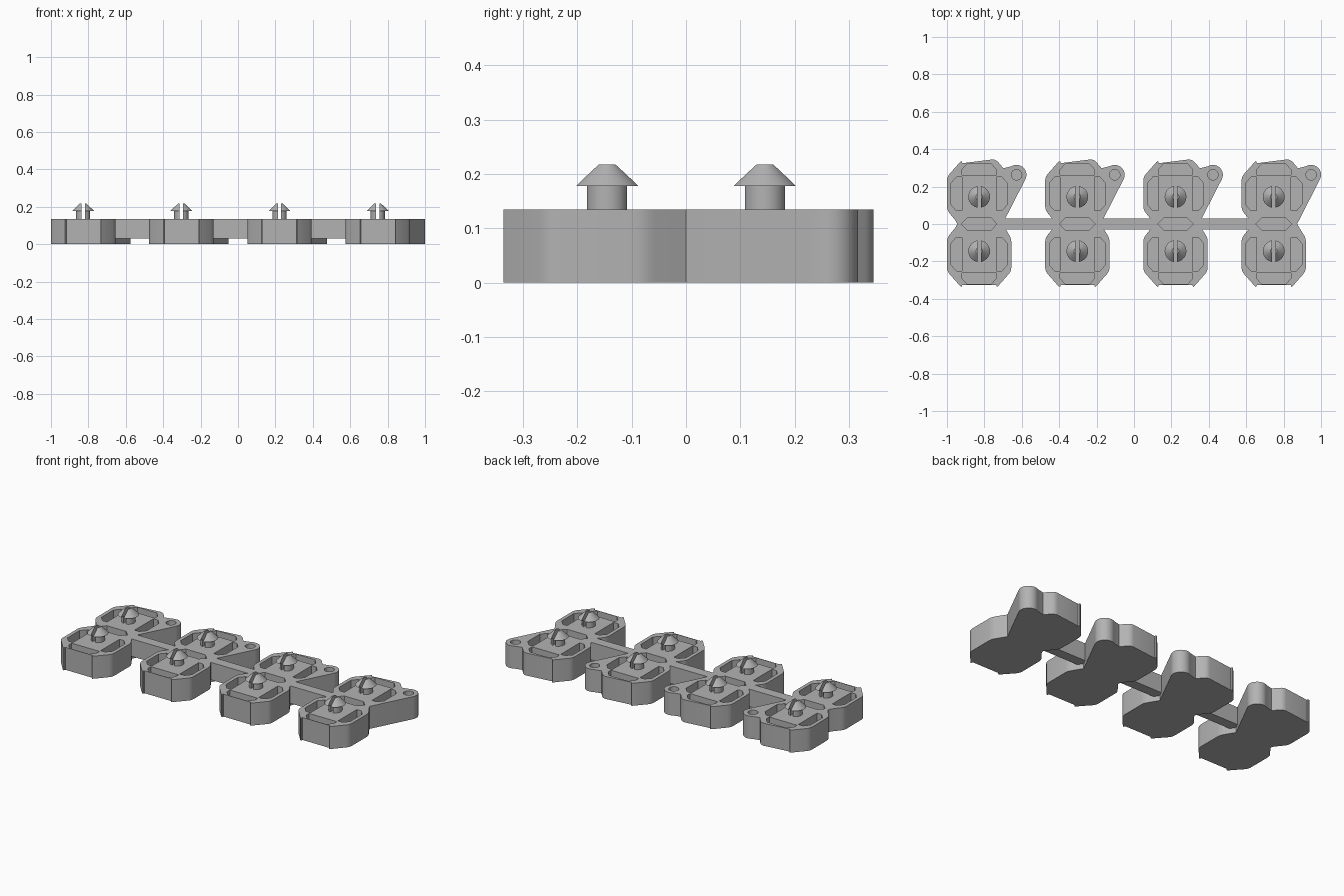
import bpy, bmesh, math

if "Cube" in bpy.data.objects:
    bpy.data.objects.remove(bpy.data.objects["Cube"])

grey = bpy.data.materials.new("plastic_grey")
grey.diffuse_color = (0.45, 0.45, 0.45, 1)
grey.use_nodes = True
grey.node_tree.nodes["Principled BSDF"].inputs["Base Color"].default_value = grey.diffuse_color
H, FLOOR, PIN_Y = 0.135, 0.03, 0.145
CENTRES = [-0.828, -0.303, 0.222, 0.747]


def new_object(name, bm):
    bmesh.ops.recalc_face_normals(bm, faces=bm.faces)
    me = bpy.data.meshes.new(name)
    bm.to_mesh(me)
    bm.free()
    me.materials.append(grey)
    ob = bpy.data.objects.new(name, me)
    bpy.context.collection.objects.link(ob)
    return ob


def prism(bm, pts, z0, z1):
    low = [bm.verts.new((x, y, z0)) for x, y in pts]
    top = [bm.verts.new((x, y, z1)) for x, y in pts]
    bm.faces.new(low[::-1])
    bm.faces.new(top)
    n = len(pts)
    for i in range(n):
        j = (i + 1) % n
        bm.faces.new((low[i], low[j], top[j], top[i]))


def soften(pts, d):
    """Round each corner of a polygon, starting d away from it."""
    out = []
    for i, (x, y) in enumerate(pts):
        (ax, ay), (bx, by) = pts[i - 1], pts[(i + 1) % len(pts)]
        la, lb = math.hypot(ax - x, ay - y), math.hypot(bx - x, by - y)
        da, db = min(d, la * .4) / la, min(d, lb * .4) / lb
        p, q = (x + (ax - x) * da, y + (ay - y) * da), (x + (bx - x) * db, y + (by - y) * db)
        for t in (0, .33, .67, 1):
            out.append(tuple((1 - t) ** 2 * p[k] + 2 * t * (1 - t) * (x, y)[k] + t * t * q[k]
                             for k in (0, 1)))
    return out


def circle(cx, cy, r, a0=0, a1=360, n=24):
    return [(cx + r * math.cos(math.radians(a0 + (a1 - a0) * i / n)),
             cy + r * math.sin(math.radians(a0 + (a1 - a0) * i / n))) for i in range(n + 1)]


def cut(ob, cutter):
    m = ob.modifiers.new("cut", 'BOOLEAN')
    m.operation, m.solver, m.object = 'DIFFERENCE', 'EXACT', cutter
    bpy.ops.object.select_all(action='DESELECT')
    bpy.context.view_layer.objects.active = ob
    ob.select_set(True)
    bpy.ops.object.modifier_apply(modifier="cut")
    bpy.data.objects.remove(cutter)
    bpy.ops.object.shade_smooth_by_angle(angle=math.radians(28))


# Body: two joined octagons with an ear at the back right
right = [(0.09, -0.345), (0.172, -0.252), (0.172, -0.075)]
left = [(-0.09, 0.345), (-0.172, 0.252), (-0.172, 0.075), (-0.112, 0),
        (-0.172, -0.075), (-0.172, -0.252), (-0.09, -0.345)]
r = soften(right + [(0.122, 0)], 0.02)[:12]
l = soften(left, 0.02)
ear = circle(0.2, 0.263, 0.053, -27, 120, 14)
outline = r + [(0.125, 0)] + ear + [(0.13, 0.298)] + soften([(0.13, 0.298), (0.09, 0.345), (-0.09, 0.345)], 0.02)[4:8] + l
bm = bmesh.new()
prism(bm, outline, 0, H)
body = new_object("body", bm)

# Pockets: side, end and middle recesses plus the ear hole
bm = bmesh.new()
for s in (1, -1):
    for t in (1, -1):
        prism(bm, [(t * x, s * y) for x, y in
                   [(0.092, 0.072), (0.122, 0.072), (0.15, 0.104), (0.15, 0.218),
                    (0.122, 0.25), (0.092, 0.25)]], FLOOR, 0.2)
    prism(bm, [(x, s * y) for x, y in
               [(-0.092, 0.262), (0.092, 0.262), (0.092, 0.29), (0.064, 0.322),
                (-0.064, 0.322), (-0.092, 0.29)]], FLOOR, 0.2)
prism(bm, [(-0.095, 0), (-0.064, -0.032), (0.064, -0.032),
           (0.095, 0), (0.064, 0.032), (-0.064, 0.032)], FLOOR, 0.2)
prism(bm, circle(0.2, 0.263, 0.028)[:-1], FLOOR, 0.2)
cut(body, new_object("pocket_cutter", bm))

# Pin: shaft with a conical barbed head, split by a slot
bm = bmesh.new()
profile = [(0.038, H - 0.005), (0.038, 0.178), (0.058, 0.178), (0.018, 0.217)]
rings = [[bm.verts.new((x, y, z)) for x, y in circle(0, 0, rad, n=32)[:-1]] for rad, z in profile]
for a, b in zip(rings, rings[1:]):
    for i in range(32):
        j = (i + 1) % 32
        bm.faces.new((a[i], a[j], b[j], b[i]))
bm.faces.new(rings[0][::-1])
bm.faces.new(rings[-1])
pin = new_object("pin", bm)
bm = bmesh.new()
prism(bm, [(-0.009, -0.1), (0.009, -0.1), (0.009, 0.1), (-0.009, 0.1)], H, 0.3)
cut(pin, new_object("slot_cutter", bm))

# Repeat the body and its two pins along the row
for i, cx in enumerate(CENTRES):
    b = body if i == 0 else body.copy()
    if i:
        bpy.context.collection.objects.link(b)
    b.location.x = cx
    for s in (-1, 1):
        p = pin.copy()
        bpy.context.collection.objects.link(p)
        p.location = (cx, s * PIN_Y, 0)
bpy.data.objects.remove(pin)

# Connecting bars between neighbouring bodies
for a, b in zip(CENTRES, CENTRES[1:]):
    bm = bmesh.new()
    x0, x1 = a + 0.11, b - 0.108
    prism(bm, [(x0, -0.03), (x1, -0.03), (x1, 0.03), (x0, 0.03)], FLOOR, H)
    new_object("connecting_bar", bm)
